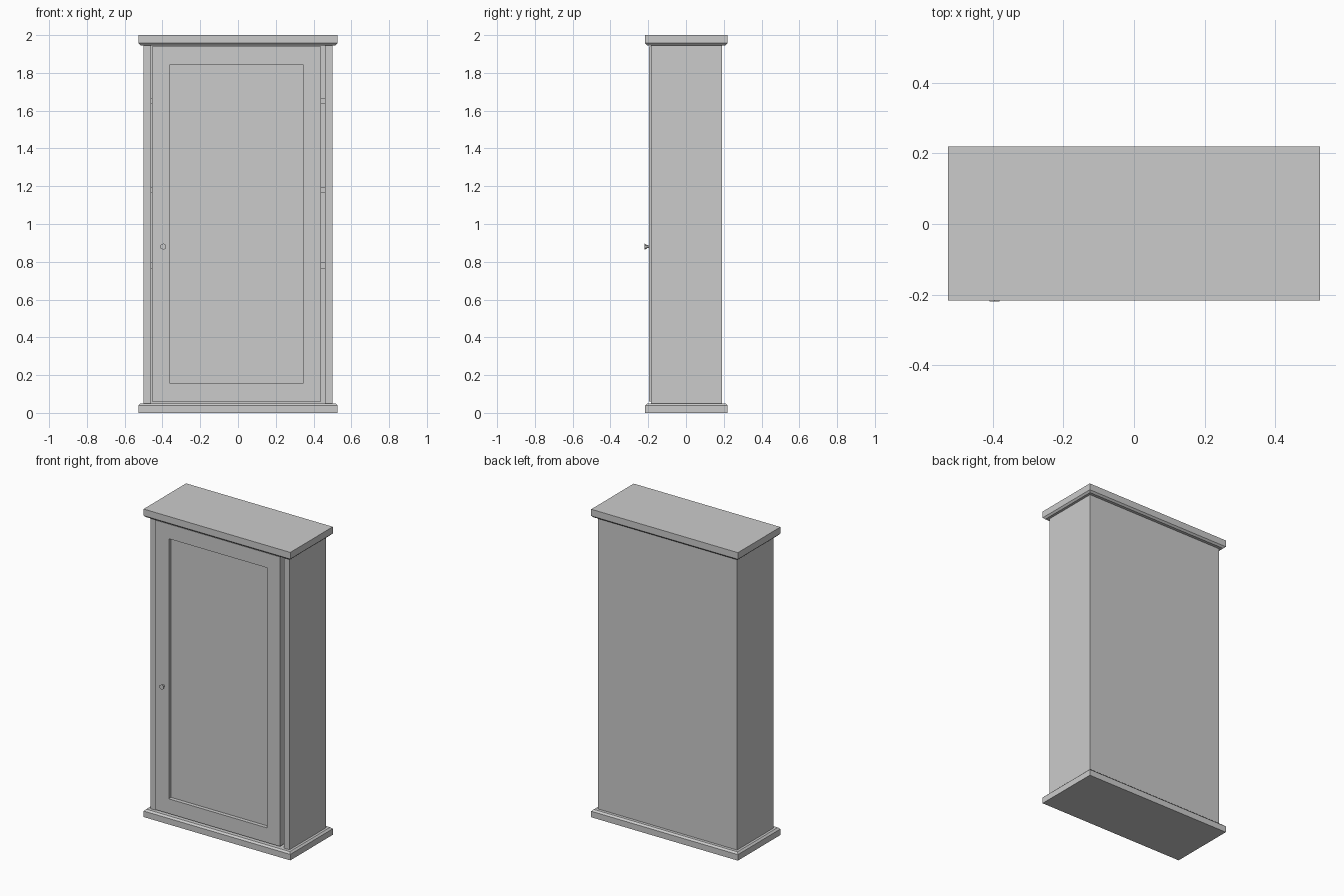
import bpy
import bmesh
from math import radians
from mathutils import Matrix, Vector

cube = bpy.data.objects.get("Cube")
if cube:
    bpy.data.objects.remove(cube, do_unlink=True)

paint = bpy.data.materials.new("grey paint")
paint.use_nodes = True
GREY = (0.6, 0.6, 0.6, 1)
paint.diffuse_color = GREY
paint.node_tree.nodes["Principled BSDF"].inputs["Base Color"].default_value = GREY


def finish(name, bm):
    mesh = bpy.data.meshes.new(name)
    bmesh.ops.recalc_face_normals(bm, faces=bm.faces[:])
    bm.to_mesh(mesh)
    bm.free()
    mesh.materials.append(paint)
    obj = bpy.data.objects.new(name, mesh)
    bpy.context.collection.objects.link(obj)
    return obj


def box_mesh(low, high):
    low, high = Vector(low), Vector(high)
    bm = bmesh.new()
    bmesh.ops.create_cube(bm, size=1)
    bmesh.ops.scale(bm, vec=high - low, verts=bm.verts[:])
    bmesh.ops.translate(bm, vec=(low + high) / 2, verts=bm.verts[:])
    return bm


def box(name, low, high):
    return finish(name, box_mesh(low, high))


def chamfered_board(name, z0, z1, inner_z):
    """Overhanging board whose rim is chamfered on the side facing the case."""
    bm = box_mesh((-0.527, -0.216, z0), (0.527, 0.22, z1))
    rim = [e for e in bm.edges if all(abs(v.co.z - inner_z) < 1e-4 for v in e.verts)]
    bmesh.ops.bevel(bm, geom=rim, offset=0.011, segments=1, affect='EDGES')
    return finish(name, bm)


# Cap and plinth
chamfered_board("top_board", 1.946, 2.0, 1.946)
chamfered_board("base_board", 0, 0.05, 0.05)

# Open case: two sides, back and shelves
for name, side in (("left", 1), ("right", -1)):
    xs = sorted((side * 0.46, side * 0.5))
    box(name + "_side", (xs[0], -0.185, 0.05), (xs[1], 0.19, 1.946))
box("back_panel", (-0.46, 0.17, 0.05), (0.46, 0.19, 1.946))
for i, z in enumerate((0.78, 1.18, 1.65)):
    box(f"shelf_{i + 1}", (-0.46, -0.15, z - 0.015), (0.46, 0.17, z + 0.015))

# Door with a sunken centre panel
bm = box_mesh((-0.455, -0.197, 0.06), (0.44, -0.155, 1.94))
bm.normal_update()
front = min(bm.faces, key=lambda f: f.calc_center_median().y)
bmesh.ops.inset_region(bm, faces=[front], thickness=0.135)
panel = bmesh.ops.extrude_discrete_faces(bm, faces=[front])["faces"][0]
bmesh.ops.translate(bm, vec=(0, 0.025, 0), verts=panel.verts[:])
finish("door", bm)

# Six-sided knob: narrow stem flaring to a flat head
bm = bmesh.new()
for near, far, r_near, r_far in ((-0.197, -0.212, 0.007, 0.009), (-0.208, -0.22, 0.011, 0.017)):
    place = Matrix.Translation((-0.395, (near + far) / 2, 0.88)) @ Matrix.Rotation(radians(90), 4, 'X')
    bmesh.ops.create_cone(bm, cap_ends=True, segments=6, radius1=r_near, radius2=r_far,
                          depth=near - far, matrix=place @ Matrix.Rotation(radians(0), 4, 'Z'))
finish("door_knob", bm)
